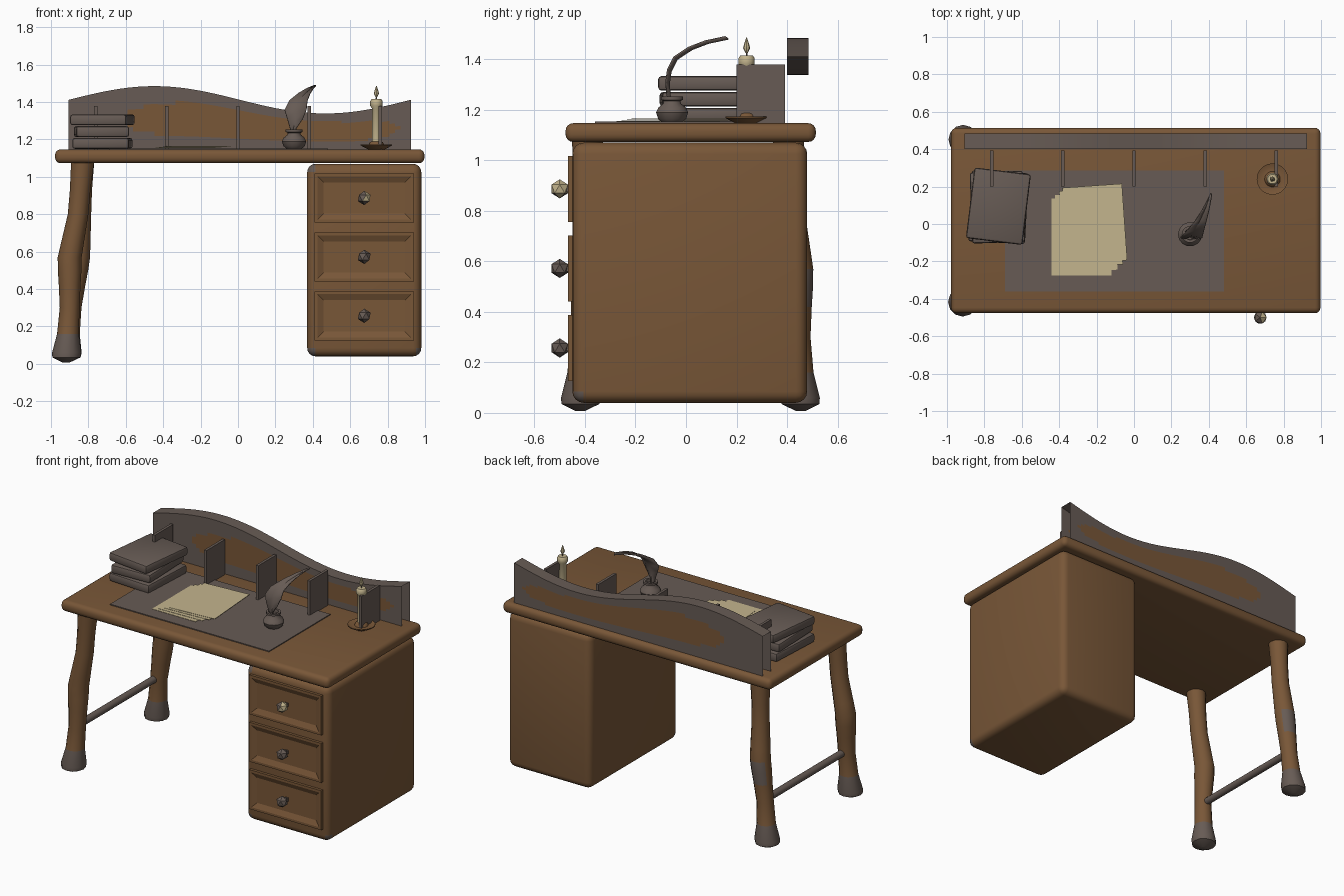
import bpy, bmesh, math
from mathutils import Matrix, Vector

if "Cube" in bpy.data.objects:
    bpy.data.objects.remove(bpy.data.objects["Cube"])


def mat(name, rgb):
    m = bpy.data.materials.new(name)
    m.diffuse_color = (*rgb, 1)
    m.use_nodes = True
    m.node_tree.nodes["Principled BSDF"].inputs["Base Color"].default_value = m.diffuse_color
    return m


WOOD = mat("brown wood", (0.19, 0.095, 0.039))
GREY = mat("worn grey", (0.135, 0.105, 0.09))
CREAM = mat("cream paper and wax", (0.55, 0.46, 0.27))


def finish(name, bm, mats, rule=None, smooth=True):
    """Turn a bmesh into an object; rule(face) gives the material index."""
    bm.normal_update()
    if rule:
        for f in bm.faces:
            f.material_index = rule(f)
    me = bpy.data.meshes.new(name)
    bm.to_mesh(me)
    bm.free()
    ob = bpy.data.objects.new(name, me)
    bpy.context.collection.objects.link(ob)
    for m in mats:
        me.materials.append(m)
    if smooth:
        bpy.context.view_layer.objects.active = ob
        ob.select_set(True)
        bpy.ops.object.shade_smooth_by_angle(angle=math.radians(40))
        ob.select_set(False)
    return ob


def box(name, lo, hi, mats, bevel=0, seg=3, rot=0, rule=None):
    lo, hi = Vector(lo), Vector(hi)
    bm = bmesh.new()
    bmesh.ops.create_cube(bm, size=1)
    bmesh.ops.scale(bm, vec=hi - lo, verts=bm.verts)
    if bevel:
        bmesh.ops.bevel(bm, geom=bm.edges[:], offset=bevel, segments=seg,
                        profile=0.5, affect='EDGES')
    bmesh.ops.rotate(bm, verts=bm.verts, matrix=Matrix.Rotation(math.radians(rot), 3, 'Z'))
    bmesh.ops.translate(bm, vec=(lo + hi) / 2, verts=bm.verts)
    return finish(name, bm, mats, rule, bevel > 0)


def loft(name, rings, sides, mats, rule=None, smooth=True):
    """Stack of horizontal rings (x, y, z, radius), capped at both ends."""
    bm = bmesh.new()
    rows = [[bm.verts.new((x + r * math.cos(2 * math.pi * k / sides),
                           y + r * math.sin(2 * math.pi * k / sides), z))
             for k in range(sides)] for x, y, z, r in rings]
    for a, b in zip(rows, rows[1:]):
        for k in range(sides):
            n = (k + 1) % sides
            bm.faces.new((a[k], a[n], b[n], b[k]))
    bm.faces.new(rows[0][::-1])
    bm.faces.new(rows[-1])
    return finish(name, bm, mats, rule, smooth)


def lathe(name, x, y, profile, sides, mats, smooth=True):
    return loft(name, [(x, y, z, r) for z, r in profile], sides, mats, None, smooth)


# Table top and drawer cabinet
box("table_top", (-0.978, -0.477, 1.073), (0.997, 0.514, 1.147), [WOOD], 0.03, 4)


def cabinet_rule(f):
    c = f.calc_center_median()
    at_side = c.x < 0.41 or c.x > 0.945
    return int(c.y < -0.41 and at_side and (c.z < 0.08 or (c.z > 1.03 and c.x < 0.5)))


box("cabinet", (0.37, -0.45, 0.04), (0.98, 0.48, 1.07), [WOOD, GREY], 0.045, 4,
    rule=cabinet_rule)

# Drawer fronts with recessed centres, and faceted knobs
for i, z in enumerate((0.887, 0.572, 0.257)):
    bm = bmesh.new()
    bmesh.ops.create_cube(bm, size=1)
    bmesh.ops.scale(bm, vec=(0.53, 0.02, 0.262), verts=bm.verts)
    bmesh.ops.translate(bm, vec=(0.675, -0.458, z), verts=bm.verts)
    bm.normal_update()
    front = [f for f in bm.faces if f.normal.y < -0.9]
    bmesh.ops.inset_region(bm, faces=front, thickness=0.022, depth=0)
    bmesh.ops.inset_region(bm, faces=front, thickness=0.045, depth=-0.015)
    finish(f"drawer_front_{i + 1}", bm, [WOOD], smooth=False)

    bm = bmesh.new()
    bmesh.ops.create_icosphere(bm, subdivisions=1, radius=0.038,
                               matrix=Matrix.Translation((0.675, -0.5, z)))
    finish(f"knob_{i + 1}", bm, [GREY, CREAM],
           lambda f: int(i == 0 and f.normal.x > 0.3), smooth=False)
    box(f"knob_stem_{i + 1}", (0.663, -0.48, z - 0.012), (0.687, -0.45, z + 0.012), [GREY])

# Bowed legs with worn feet
RADII = ((0.008, 0.02), (0.035, 0.075), (0.06, 0.078), (0.16, 0.058), (0.3, 0.053),
         (0.42, 0.058), (0.5, 0.063), (0.57, 0.064), (0.65, 0.061), (0.8, 0.055),
         (0.93, 0.055), (1.09, 0.062))


def lerp(z, pts):
    for (z0, v0), (z1, v1) in zip(pts, pts[1:]):
        if z <= z1:
            return v0 + (v1 - v0) * max(0, (z - z0) / (z1 - z0))
    return pts[-1][1]


def leg(name, xs, ys, rear):
    def rule(f):
        c = f.calc_center_median()
        return int(c.z < 0.16 or (rear and 0.42 < c.z < 0.6 and f.normal.y > 0.5))
    loft(name, [(lerp(z, xs), lerp(z, ys), z, r) for z, r in RADII], 12, [WOOD, GREY], rule)


leg("front_leg", ((0, -0.92), (0.3, -0.9), (0.57, -0.9), (0.8, -0.855), (1.09, -0.83)),
    ((0, -0.42), (0.57, -0.39), (1.09, -0.39)), False)
leg("rear_leg", ((0, -0.92), (0.3, -0.89), (0.57, -0.855), (0.8, -0.84), (1.09, -0.83)),
    ((0, 0.455), (0.3, 0.44), (0.57, 0.44), (0.8, 0.415), (1.09, 0.405)), True)
bm = bmesh.new()
bmesh.ops.create_cone(bm, cap_ends=True, segments=12, radius1=0.023, radius2=0.023, depth=0.84,
                      matrix=Matrix.Translation((-0.895, 0.015, 0.31)) @ Matrix.Rotation(math.pi / 2, 4, 'X'))
finish("leg_stretcher", bm, [GREY])

# Wavy back board: open-ended shell with a worn brown band
X0, X1, Z0, COLS, ROWS = -0.905, 0.925, 1.147, 64, 14


def wave(x):
    return 1.412 - 0.073 * math.sin(2 * math.pi * (x - 0.01) / 1.83)


section = [(0.4, j / ROWS) for j in range(ROWS + 1)]
section += [(0.485, 1 - j / ROWS) for j in range(ROWS + 1)]


def band_rule(f):
    c = f.calc_center_median()
    if 0.41 < c.y < 0.475:
        return 0
    t = (c.z - Z0) / (wave(c.x) - Z0)
    u = (c.x - 0.12) / 0.74
    return int(abs(u) < 1 and abs(t - 0.48) < 0.29 * (1 - u ** 4) ** 0.5)


bm = bmesh.new()
grid = []
for i in range(COLS + 1):
    x = X0 + (X1 - X0) * i / COLS
    grid.append([bm.verts.new((x, y, Z0 + t * (wave(x) - Z0))) for y, t in section])
for a, b in zip(grid, grid[1:]):
    for j in range(len(section) - 1):
        bm.faces.new((a[j], b[j], b[j + 1], a[j + 1]))
finish("back_board", bm, [GREY, WOOD], band_rule)

# Upright dividers
for i in range(5):
    x = -0.76 + 0.38 * i
    box(f"divider_{i + 1}", (x - 0.009, 0.2, 1.145), (x + 0.009, 0.392, 1.38), [GREY])

# Desk mat and loose papers
box("desk_mat", (-0.69, -0.36, 1.145), (0.48, 0.285, 1.153), [GREY])
for i, (x, y, rot) in enumerate(((-0.28, -0.07, 0), (-0.255, -0.045, 2),
                                 (-0.23, -0.02, 3), (-0.21, 0.0, 4))):
    z = 1.154 + 0.003 * i
    box(f"paper_{i + 1}", (x - 0.16, y - 0.205, z), (x + 0.16, y + 0.205, z + 0.002),
        [CREAM], rot=rot)

# Stack of books
for i, (x, y, rot) in enumerate(((-0.725, 0.09, -3), (-0.73, 0.09, 2), (-0.725, 0.095, -7))):
    z = 1.15 + 0.063 * i
    w = 0.142 if i == 1 else 0.152
    box(f"book_{i + 1}", (x - w, y - 0.19, z), (x + w, y + 0.19, z + 0.058), [GREY], 0.014, 2, rot)

# Inkwell and curved quill
lathe("inkwell", 0.3, -0.055, ((1.15, 0.04), (1.165, 0.057), (1.19, 0.065), (1.21, 0.055),
                               (1.225, 0.036), (1.235, 0.034), (1.24, 0.045), (1.253, 0.045),
                               (1.253, 0.03), (1.235, 0.028)), 14, [GREY])
QUILL = ((1.2, 0.29, 0.302, -0.06), (1.26, 0.28, 0.31, -0.078), (1.31, 0.265, 0.345, -0.082),
         (1.36, 0.25, 0.365, -0.075), (1.41, 0.275, 0.37, -0.05), (1.45, 0.325, 0.385, 0.01),
         (1.475, 0.368, 0.4, 0.075), (1.492, 0.41, 0.414, 0.155))
bm = bmesh.new()
rows = [[bm.verts.new((a, y, z)), bm.verts.new(((a + b) / 2, y + 0.012, z - 0.008)),
         bm.verts.new((b, y, z))] for z, a, b, y in QUILL]
for a, b in zip(rows, rows[1:]):
    for k in (0, 1):
        bm.faces.new((a[k], a[k + 1], b[k + 1], b[k]))
quill = finish("quill", bm, [GREY])
solid = quill.modifiers.new("thickness", 'SOLIDIFY')
solid.thickness = 0.006

# Candle in its dish
CX, CY = 0.74, 0.24
lathe("candle_dish", CX, CY, ((1.147, 0.045), (1.155, 0.06), (1.168, 0.084), (1.174, 0.084),
                              (1.166, 0.06), (1.168, 0.042), (1.185, 0.035), (1.19, 0.026)), 20, [WOOD])
lathe("candle", CX, CY, ((1.17, 0.025), (1.365, 0.023), (1.38, 0.033), (1.405, 0.033),
                         (1.415, 0.026)), 10, [CREAM])
lathe("wick", CX, CY, ((1.41, 0.004), (1.435, 0.003)), 6, [GREY])
lathe("flame", CX, CY, ((1.425, 0.004), (1.445, 0.014), (1.46, 0.01), (1.487, 0.001)), 8, [CREAM])
